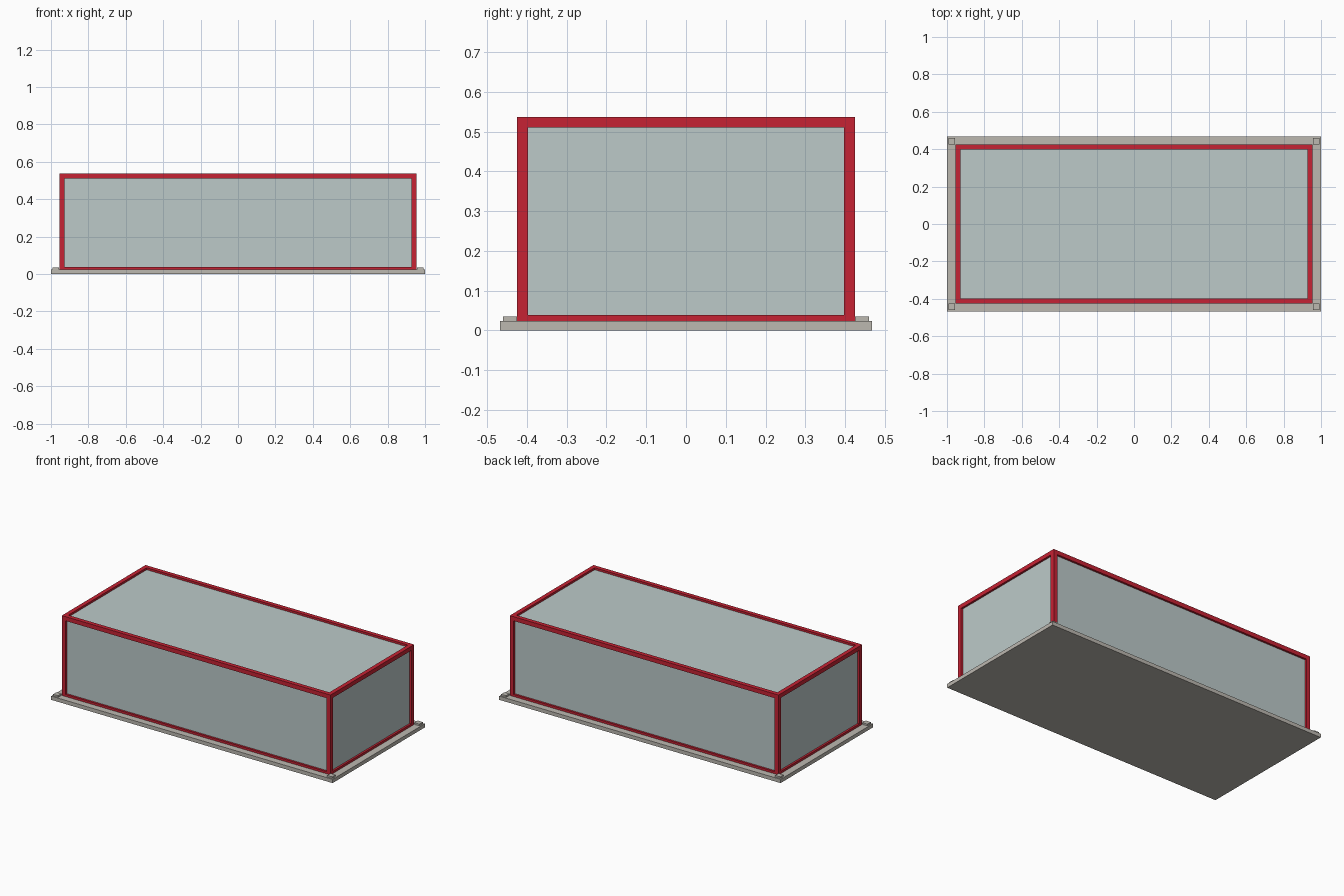
import bpy
from mathutils import Vector

if "Cube" in bpy.data.objects:
    bpy.data.objects.remove(bpy.data.objects["Cube"], do_unlink=True)


def material(name, rgb):
    colour = [(c / 255 / 12.92 if c < 11 else ((c / 255 + 0.055) / 1.055) ** 2.4) for c in rgb] + [1.0]
    mat = bpy.data.materials.new(name)
    mat.use_nodes = True
    mat.diffuse_color = colour
    mat.node_tree.nodes["Principled BSDF"].inputs["Base Color"].default_value = colour
    return mat


def box(name, low, high, mat):
    low, high = Vector(low), Vector(high)
    bpy.ops.mesh.primitive_cube_add(size=1, location=(low + high) / 2)
    obj = bpy.context.object
    obj.name = name
    obj.scale = high - low
    bpy.ops.object.transform_apply(location=False, rotation=False, scale=True)
    obj.data.materials.append(mat)
    return obj


red = material("frame red", (198, 34, 51))
glass = material("pale glass", (188, 202, 201))
stone = material("warm grey", (188, 184, 176))

BASE_TOP = 0.024
X, Y = 0.955, 0.425            # outer half sizes of the frame
BOTTOM, TOP = 0.011, 0.537     # lower rails are partly sunk in the base
BAR = 0.027
RECESS = 0.013

# Base slab and glazed body
box("base_slab", (-1, -0.468, 0), (1, 0.468, BASE_TOP), stone)
box("glass_body", (RECESS - X, RECESS - Y, BASE_TOP),
    (X - RECESS, Y - RECESS, TOP - RECESS), glass)

# Corner posts and small corner pads on the base
for sx, side in ((-1, "right"), (1, "left")):
    for sy, end in ((-1, "front"), (1, "back")):
        cx, cy = sx * (X - BAR / 2), sy * (Y - BAR / 2)
        h = BAR / 2
        box(f"{end}_{side}_post", (cx - h, cy - h, BOTTOM + BAR), (cx + h, cy + h, TOP - BAR), red)
        px, py, p = sx * 0.974, sy * 0.443, 0.0175
        box(f"{end}_{side}_corner_pad", (px - p, py - p, BASE_TOP), (px + p, py + p, 0.035), stone)

# Upper and lower rails
for level, z in (("lower", BOTTOM), ("upper", TOP - BAR)):
    for s, end, side in ((-1, "front", "right"), (1, "back", "left")):
        cy, cx, h = s * (Y - BAR / 2), s * (X - BAR / 2), BAR / 2
        box(f"{level}_{end}_rail", (-X, cy - h, z), (X, cy + h, z + BAR), red)
        box(f"{level}_{side}_rail", (cx - h, BAR - Y, z), (cx + h, Y - BAR, z + BAR), red)
